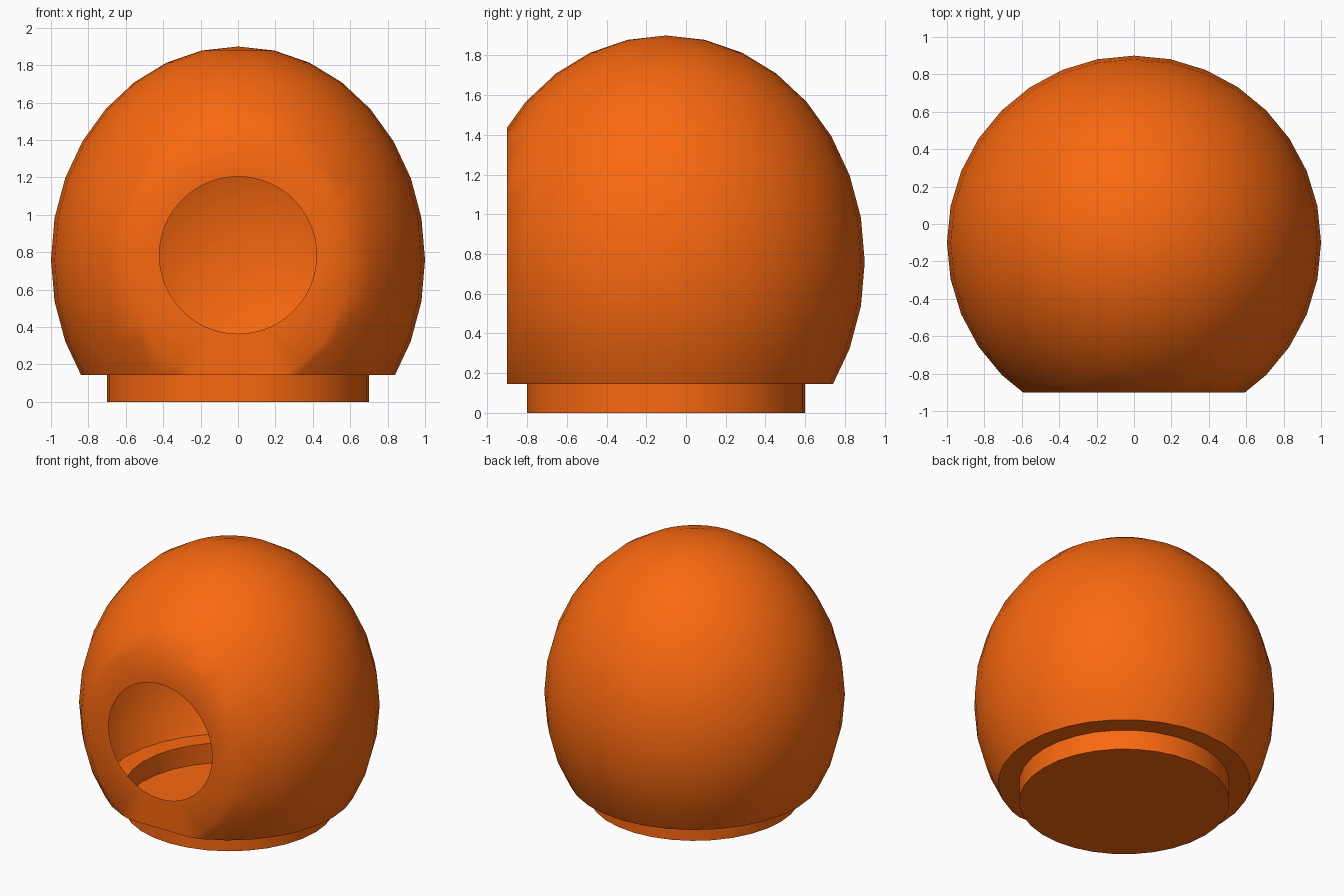
import bpy, bmesh
from math import sin, cos, pi, radians
from mathutils import Vector

if "Cube" in bpy.data.objects:
    bpy.data.objects.remove(bpy.data.objects["Cube"])

SEGMENTS = 32
AXIS_Y = -0.1          # the round body sits slightly forward of the origin
FRONT_Y = -0.9         # flat front face
LEDGE_Z = 0.145

orange = bpy.data.materials.new("orange_plastic")
orange.diffuse_color = (0.95, 0.14, 0.005, 1)
orange.use_nodes = True
orange.node_tree.nodes["Principled BSDF"].inputs["Base Color"].default_value = orange.diffuse_color


def lathe(bm, profile):
    """Spin an (r, z) profile around the vertical axis; r = 0 makes a pole."""
    rings = []
    for r, z in profile:
        n = SEGMENTS if r > 0 else 1
        rings.append([bm.verts.new((r * cos(2 * pi * k / SEGMENTS),
                                    AXIS_Y + r * sin(2 * pi * k / SEGMENTS), z))
                      for k in range(n)])
    for a, b in zip(rings, rings[1:]):
        for k in range(SEGMENTS):
            j = (k + 1) % SEGMENTS
            corners = [a[k % len(a)], b[k % len(b)], b[j % len(b)], a[j % len(a)]]
            bm.faces.new(list(dict.fromkeys(corners)))


def finish(bm, name):
    mesh = bpy.data.meshes.new(name)
    bm.to_mesh(mesh)
    bm.free()
    obj = bpy.data.objects.new(name, mesh)
    bpy.context.collection.objects.link(obj)
    mesh.materials.append(orange)
    bpy.ops.object.select_all(action='DESELECT')
    obj.select_set(True)
    bpy.context.view_layer.objects.active = obj
    bpy.ops.object.shade_smooth_by_angle(angle=radians(48))
    return obj


# Thin hollow egg-shaped shell with a ledge turned in at the bottom
bm = bmesh.new()
egg = [(sin(pi * i / 16), 0.76 + 1.14 * cos(pi * i / 16)) for i in range(11)]
lathe(bm, egg + [(0.84, LEDGE_Z), (0.7, LEDGE_Z)])

# Slice off the front
cut = bmesh.ops.bisect_plane(bm, geom=bm.verts[:] + bm.edges[:] + bm.faces[:],
                             dist=1e-5, plane_co=(0, FRONT_Y, 0),
                             plane_no=(0, -1, 0), clear_outer=True)
rim = [e for e in bm.edges if e.is_boundary
       and all(abs(v.co.y - FRONT_Y) < 1e-4 for v in e.verts)]

# Flat front face with a round opening
hole = [bm.verts.new((0.42 * cos(2 * pi * k / 64), FRONT_Y,
                      0.784 + 0.42 * sin(2 * pi * k / 64))) for k in range(64)]
hole_edges = [bm.edges.new((hole[k], hole[(k + 1) % 64])) for k in range(64)]
bmesh.ops.triangle_fill(bm, edges=rim + hole_edges, use_beauty=True,
                        normal=Vector((0, -1, 0)))
bmesh.ops.recalc_face_normals(bm, faces=bm.faces[:])
finish(bm, "hollow_shell")

# Shallow round cup closing the bottom
bm = bmesh.new()
lathe(bm, [(0.7, LEDGE_Z), (0.7, 0), (0, 0)])
bmesh.ops.recalc_face_normals(bm, faces=bm.faces[:])
finish(bm, "base_cup")
